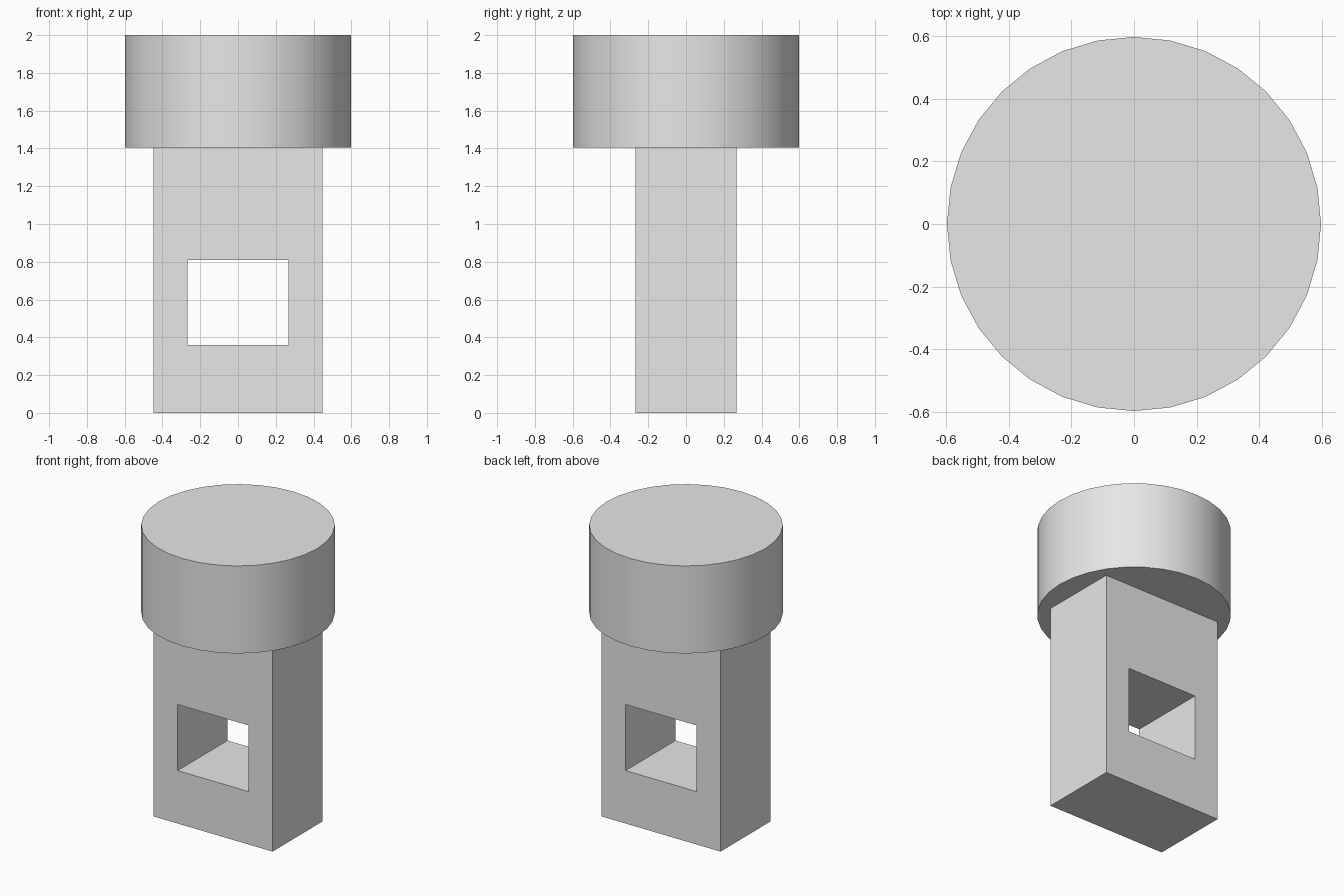
import bpy, bmesh, math

cube = bpy.data.objects.get("Cube")
if cube:
    bpy.data.objects.remove(cube, do_unlink=True)

HEAD_R, HEAD_BASE, TOP = 0.597, 1.404, 2.0
SHAFT_X, SHAFT_Y = 0.448, 0.268
SLOT_X, SLOT_LOW, SLOT_HIGH = 0.267, 0.36, 0.81

# Single plain grey
grey = bpy.data.materials.new("plain grey")
grey.use_nodes = True
colour = (0.8, 0.8, 0.8, 1)
grey.diffuse_color = colour
grey.node_tree.nodes["Principled BSDF"].inputs["Base Color"].default_value = colour


def rectangle(bm, half_width, low, high):
    corners = [(-half_width, low), (half_width, low), (half_width, high), (-half_width, high)]
    return [bm.verts.new((x, -SHAFT_Y, z)) for x, z in corners]


# Rectangular shaft: a framed front face extruded through to the back
bm = bmesh.new()
outer = rectangle(bm, SHAFT_X, 0, HEAD_BASE)
inner = rectangle(bm, SLOT_X, SLOT_LOW, SLOT_HIGH)
frame = []
for i in range(4):
    j = (i + 1) % 4
    frame.append(bm.faces.new((outer[i], outer[j], inner[j], inner[i])))
back = bmesh.ops.extrude_face_region(bm, geom=frame, use_keep_orig=True)["geom"]
bmesh.ops.translate(bm, vec=(0, 2 * SHAFT_Y, 0),
                    verts=[v for v in back if isinstance(v, bmesh.types.BMVert)])
bmesh.ops.recalc_face_normals(bm, faces=bm.faces)
mesh = bpy.data.meshes.new("slotted_shaft")
bm.to_mesh(mesh)
bm.free()
shaft = bpy.data.objects.new("slotted_shaft", mesh)
bpy.context.collection.objects.link(shaft)
mesh.materials.append(grey)

# Round head, smooth around the side with sharp rims
bpy.ops.mesh.primitive_cylinder_add(vertices=32, radius=HEAD_R, depth=TOP - HEAD_BASE,
                                    location=(0, 0, (TOP + HEAD_BASE) / 2))
head = bpy.context.object
head.name = head.data.name = "round_head"
head.data.materials.append(grey)
bpy.ops.object.shade_smooth_by_angle(angle=math.radians(30))
